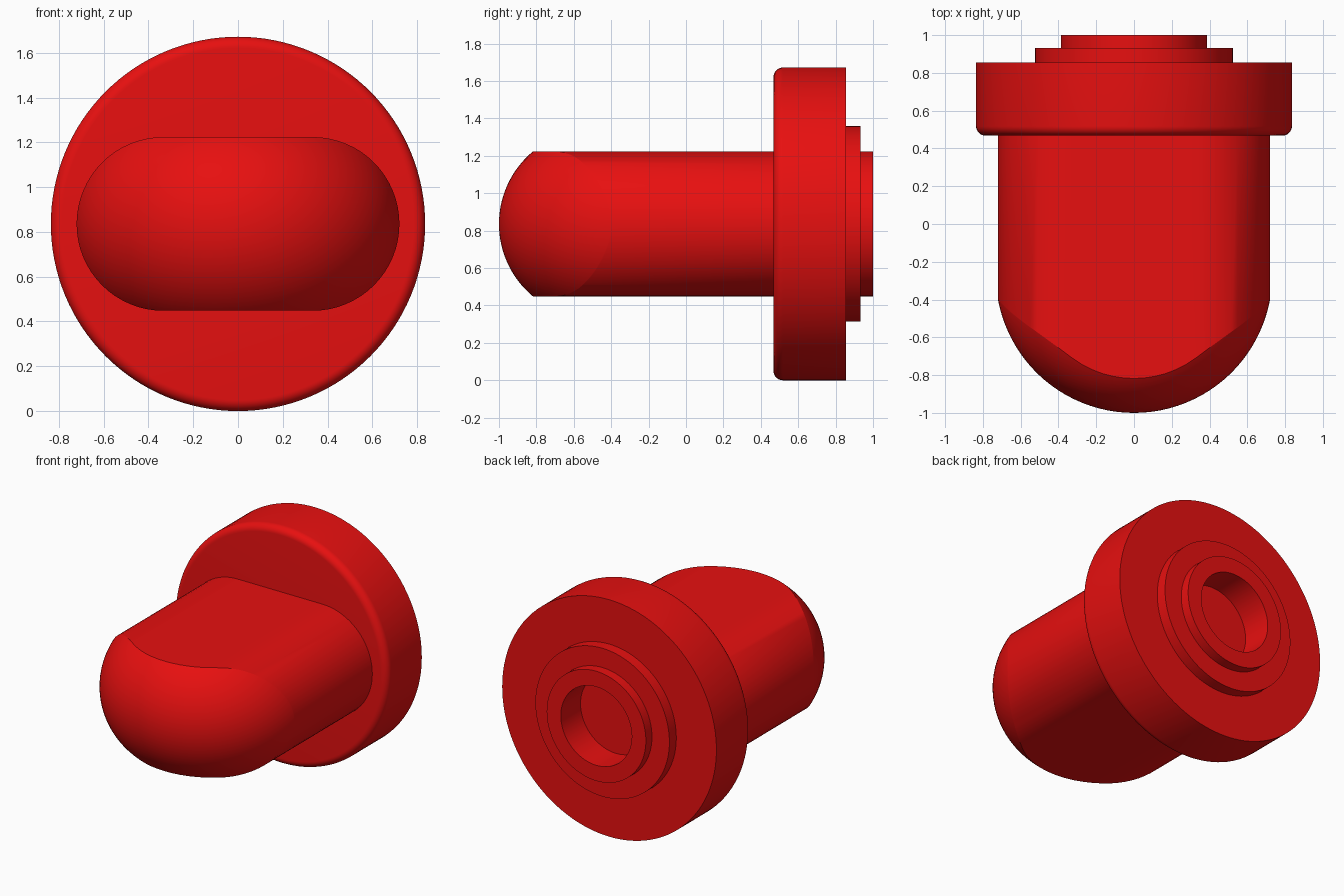
import bpy, bmesh
from math import sin, cos, pi, sqrt, radians

if "Cube" in bpy.data.objects:
    bpy.data.objects.remove(bpy.data.objects["Cube"])

CZ = 0.836  # height of the knob axis

red = bpy.data.materials.new("red")
red.diffuse_color = (0.8, 0.005, 0.005, 1)
red.use_nodes = True
red.node_tree.nodes["Principled BSDF"].inputs["Base Color"].default_value = red.diffuse_color


def finish(bm, name):
    bmesh.ops.remove_doubles(bm, verts=bm.verts, dist=1e-5)
    bmesh.ops.recalc_face_normals(bm, faces=bm.faces)
    mesh = bpy.data.meshes.new(name)
    bm.to_mesh(mesh)
    bm.free()
    obj = bpy.data.objects.new(name, mesh)
    obj.location.z = CZ
    mesh.materials.append(red)
    bpy.context.collection.objects.link(obj)
    bpy.ops.object.select_all(action='DESELECT')
    obj.select_set(True)
    bpy.context.view_layer.objects.active = obj
    bpy.ops.object.shade_smooth_by_angle(angle=radians(25))
    return obj


def skin(bm, rings):
    """Join successive closed rings of points with faces."""
    rows = [[bm.verts.new(p) for p in ring] for ring in rings]
    n = len(rows[0])
    for a, b in zip(rows, rows[1:]):
        for i in range(n):
            j = (i + 1) % n
            bm.faces.new((a[i], a[j], b[j], b[i]))
    return rows


# Stepped round base with rounded front edge and blind socket, turned about y
R, F, SEG = 0.836, 0.05, 128
front, back = 0.468, 0.855
profile = [(R - F + F * sin(t * pi / 16), front + F - F * cos(t * pi / 16)) for t in range(9)]
profile += [(R, back), (0.523, back), (0.523, 0.932), (0.387, 0.932),
            (0.387, 1.0), (0.277, 1.0), (0.277, 0.78)]
bm = bmesh.new()
rows = skin(bm, [[(r * cos(2 * pi * i / SEG), y, r * sin(2 * pi * i / SEG))
                  for i in range(SEG)] for r, y in profile])
bm.faces.new(rows[0])
bm.faces.new(rows[-1])
finish(bm, "round_base")

# Grip: slot-shaped section with a domed nose
HALF, RAD, ARC, FLAT = 0.333, 0.388, 32, 12
outline = [(HALF + RAD * sin(pi * i / ARC), RAD * cos(pi * i / ARC)) for i in range(ARC + 1)]
outline += [(HALF - 2 * HALF * i / FLAT, -RAD) for i in range(1, FLAT)]
outline += [(-x, -z) for x, z in outline]


def nose_y(x, z):
    rho = 0.228 + sqrt(0.504 ** 2 - z * z)
    return -0.268 - sqrt(rho * rho - x * x)


bm = bmesh.new()
N = 24
scales = [sin(pi / 2 * k / N) for k in range(1, N + 1)]
rings = [[(x * s, nose_y(x * s, z * s), z * s) for x, z in outline] for s in scales]
rings.append([(x, 0.475, z) for x, z in outline])
rows = skin(bm, rings)
tip = bm.verts.new((0, -1, 0))
for i, v in enumerate(rows[0]):
    bm.faces.new((tip, v, rows[0][(i + 1) % len(outline)]))
bm.faces.new(rows[-1])
finish(bm, "grip")
